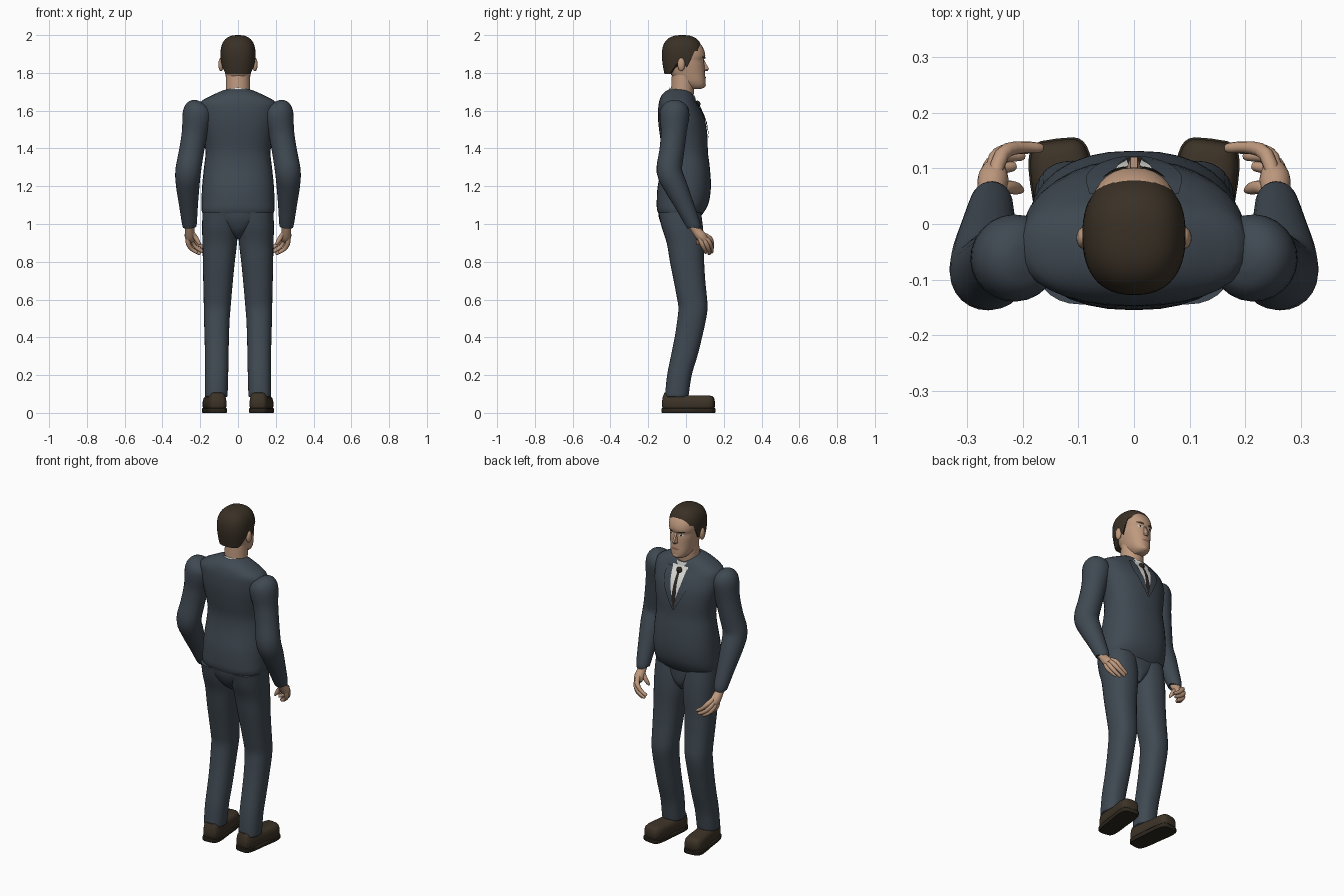
import bpy, bmesh, math
from mathutils import Vector

if "Cube" in bpy.data.objects:
    bpy.data.objects.remove(bpy.data.objects["Cube"])


def material(name, rgb):
    m = bpy.data.materials.new(name)
    m.diffuse_color = (*rgb, 1)
    m.use_nodes = True
    m.node_tree.nodes["Principled BSDF"].inputs["Base Color"].default_value = m.diffuse_color
    return m


SUIT = material("slate_suit", (.050, .066, .084))
SKIN = material("skin", (.52, .32, .21))
HAIR = material("dark_brown_hair", (.042, .030, .019))
SHOE = material("brown_leather", (.046, .033, .020))
SOLE = material("dark_sole", (.026, .020, .013))
WHITE = material("white_shirt", (.75, .75, .72))
TIE = material("dark_tie", (.025, .020, .018))
LIP = material("lips", (.32, .15, .11))


def make(name, verts, faces, mat, fix=True):
    me = bpy.data.meshes.new(name)
    me.from_pydata([tuple(v) for v in verts], [], faces)
    if fix:
        bm = bmesh.new()
        bm.from_mesh(me)
        bmesh.ops.recalc_face_normals(bm, faces=bm.faces)
        bm.to_mesh(me)
        bm.free()
    ob = bpy.data.objects.new(name, me)
    bpy.context.collection.objects.link(ob)
    me.materials.append(mat)
    bpy.context.view_layer.objects.active = ob
    ob.select_set(True)
    bpy.ops.object.shade_smooth_by_angle(angle=math.radians(45))
    ob.select_set(False)
    return ob


def skin_rings(name, rings, mat):
    """Bridge equal rings and cap both ends."""
    n = len(rings[0])
    faces = [(i * n + j, i * n + (j + 1) % n, (i + 1) * n + (j + 1) % n, (i + 1) * n + j)
             for i in range(len(rings) - 1) for j in range(n)]
    faces += [tuple(range(n)), tuple(range((len(rings) - 1) * n, len(rings) * n))]
    return make(name, [p for r in rings for p in r], faces, mat)


def refine(rows, k=3):
    """Smoothly interpolate between table rows."""
    out = []
    for i in range(len(rows) - 1):
        p = [rows[max(0, min(len(rows) - 1, i + d))] for d in (-1, 0, 1, 2)]
        for s in range(k):
            t = s / k
            out.append([.5 * (2 * b + (c - a) * t + (2 * a - 5 * b + 4 * c - d) * t * t
                              + (3 * b - a - 3 * c + d) * t ** 3) for a, b, c, d in zip(*p)])
    return out + [list(rows[-1])]


def spow(v, e):
    return math.copysign(abs(v) ** e, v)


def section(row, e=2.3, n=32):
    """Row: height, back y, front y, left x, right x."""
    z, yb, yf, x0, x1 = row
    pts = []
    for j in range(n):
        a = 2 * math.pi * j / n
        pts.append(Vector(((x0 + x1) / 2 + (x1 - x0) / 2 * spow(math.cos(a), 2 / e),
                           (yb + yf) / 2 + (yf - yb) / 2 * spow(math.sin(a), 2 / e), z)))
    return pts


def body(name, rows, mat, e=2.3):
    return skin_rings(name, [section(r, e) for r in refine(rows)], mat)


def sym(rows):
    return [(z, b, f, -w, w) for z, b, f, w in rows]


def tube(name, pts, mat, n=16, k=3):
    """Points: x, y, z, radius."""
    pts, rings = refine(pts, k), []
    for i, p in enumerate(pts):
        t = (Vector(pts[min(i + 1, len(pts) - 1)][:3]) - Vector(pts[max(i - 1, 0)][:3])).normalized()
        u = t.cross(Vector((0, 1, .3))).normalized()
        v = t.cross(u)
        rings.append([Vector(p[:3]) + p[3] * (u * math.cos(2 * math.pi * j / n) + v * math.sin(2 * math.pi * j / n))
                      for j in range(n)])
    return skin_rings(name, rings, mat)


def ball(name, c, r, mat):
    rings = [[Vector((c[0] + r[0] * math.sin(b) * math.cos(a * math.pi / 8),
                      c[1] + r[1] * math.sin(b) * math.sin(a * math.pi / 8), c[2] + r[2] * math.cos(b)))
              for a in range(16)] for b in [.08 + i * (math.pi - .16) / 10 for i in range(11)]]
    return skin_rings(name, rings, mat)


def plate(name, rows, edges, off, mat, e=2.3, m=6):
    """Thin patch lying on the front of a body; edges: height, x from, x to."""
    fine, verts, edges = refine(rows, 8), [], refine(edges, 4)
    for z, xa, xb in edges:
        r = min(fine, key=lambda q: abs(q[0] - z))
        for i in range(m + 1):
            x = xa + (xb - xa) * i / m
            q = max(0, 1 - abs(x / r[4]) ** e) ** (1 / e)
            verts.append((x, (r[1] + r[2]) / 2 + (r[2] - r[1]) / 2 * q + off, z))
    w = m + 1
    faces = [(i * w + j, (i + 1) * w + j, (i + 1) * w + j + 1, i * w + j + 1)
             for i in range(len(edges) - 1) for j in range(m)]
    return make(name, verts, faces, mat, fix=False)


# Jacket body, seat and neck
torso = sym([(1.03, -.13, .07, .175), (1.07, -.152, .10, .192), (1.12, -.155, .122, .193), (1.2, -.15, .132, .19),
             (1.3, -.13, .126, .18), (1.38, -.125, .116, .172), (1.46, -.137, .114, .183), (1.54, -.147, .103, .2),
             (1.6, -.148, .08, .205), (1.645, -.143, .055, .2), (1.68, -.13, .04, .14), (1.705, -.105, .02, .085),
             (1.715, -.08, .0, .05)])
body("jacket", torso, SUIT)
body("trouser_seat", sym([(.92, -.06, .05, .012), (.96, -.11, .075, .06), (1.02, -.14, .08, .14),
                          (1.07, -.148, .08, .186)]), SUIT)
body("neck", sym([(1.62, -.08, .03, .06), (1.68, -.08, .04, .064), (1.73, -.078, .045, .064),
                  (1.79, -.075, .05, .064)]), SKIN, 2)

# Shirt collar tilted down to the front
collar = []
for z, s in ((1.645, 1.16), (1.685, 1.12), (1.7, 1.06), (1.69, .98)):
    collar.append([Vector((.066 * s * math.cos(a), -.02 + .063 * s * math.sin(a), z - .022 * math.sin(a)))
                   for a in [2 * math.pi * j / 32 for j in range(32)]])
skin_rings("shirt_collar", collar, WHITE)

# Shirt front, tie and lapels
plate("shirt_front", torso, [(1.44, -.003, .003), (1.52, -.025, .025), (1.6, -.045, .045), (1.66, -.05, .05)], .003, WHITE)
plate("tie", torso, [(1.43, -.004, .004), (1.47, -.014, .014), (1.56, -.01, .01), (1.63, -.007, .007)], .007, TIE)
ball("tie_knot", (0, .062, 1.635), (.018, .014, .018), TIE)
for s, side in ((-1, "left"), (1, "right")):
    lap = [(z, *sorted((s * a, s * b))) for z, a, b in
           ((1.42, 0, .006), (1.5, .016, .05), (1.58, .036, .085), (1.65, .046, .08))]
    plate(side + "_lapel", torso, lap, .007, SUIT)

# Head
head = sym([(1.715, .01, .08, .026), (1.728, -.01, .1, .042), (1.755, -.05, .103, .058), (1.8, -.085, .1, .069),
            (1.84, -.1, .098, .077), (1.868, -.105, .095, .08), (1.89, -.105, .102, .082), (1.925, -.105, .094, .082),
            (1.96, -.09, .07, .07), (1.985, -.05, .02, .035)])
body("head", head, SKIN)
nose = [(-.006, .09, 1.88), (.006, .09, 1.88), (-.017, .09, 1.812), (.017, .09, 1.812),
        (-.006, .121, 1.822), (.006, .121, 1.822), (0, .115, 1.81)]
make("nose", nose, [(0, 1, 5, 4), (0, 4, 2), (1, 3, 5), (2, 4, 6), (5, 3, 6), (4, 5, 6), (2, 6, 3), (0, 2, 3, 1)], SKIN)
ball("chin", (0, .085, 1.737), (.028, .02, .018), SKIN)
plate("mouth", head, [(1.772, -.012, .012), (1.778, -.026, .026), (1.785, -.01, .01)], .003, LIP)
for s, side in ((-1, "left"), (1, "right")):
    def mirrored(rows):
        return [(z, *sorted((s * a, s * b))) for z, a, b in rows]
    plate(side + "_eye", head, mirrored([(1.857, .027, .037), (1.863, .019, .046), (1.869, .026, .038)]), .002, WHITE)
    plate(side + "_iris", head, mirrored([(1.857, .030, .035), (1.863, .027, .038), (1.869, .030, .035)]), .004, TIE)
    plate(side + "_brow", head, mirrored([(1.875, .014, .030), (1.881, .016, .052), (1.887, .034, .056)]), .004, HAIR)
    ball(side + "_ear", (s * .09, -.025, 1.845), (.014, .02, .036), SKIN)

# Hair cap with a hairline that changes around the head
N, M = 64, 16
hair = []
for i in range(M + 1):
    ring = []
    for j in range(N):
        a = 2 * math.pi * j / N
        f = math.sin(a)
        if f > .55:
            low = 1.915 + .012 * (f - .55)
        elif f > .2:
            low = 1.83 + .085 * (f - .2) / .35
        elif f > -.35:
            low = 1.83 + .03 * math.sin((.2 - f) / .55 * math.pi)
        else:
            low = 1.83 - .035 * min(1, (-.35 - f) / .3)
        t = min(1, (i + .3) / (M - .7))
        z = 2 - (2 - low) * t ** 1.7
        h = (z - 1.89) / .11
        r = max(0, 1 - max(0, h) ** 2.6) ** (1 / 2.6) * (1 - .16 * max(0, -h) ** 1.5)
        if i == M:
            r *= .86
        ring.append(Vector((.093 * r * spow(math.cos(a), .84), -.02 + .108 * r * spow(f, .84), z)))
    hair.append(ring)
skin_rings("hair", hair, HAIR)

# Arms, hands, legs and shoes on both sides
leg = [(.085, -.108, .01, .058, .172), (.1, -.11, .015, .055, .175), (.2, -.1, .03, .052, .175),
       (.3, -.08, .06, .05, .175), (.4, -.06, .085, .048, .177), (.5, -.045, .107, .044, .18),
       (.56, -.04, .114, .039, .181), (.62, -.05, .11, .034, .182), (.7, -.065, .102, .027, .184),
       (.8, -.085, .096, .017, .186), (.9, -.102, .095, .005, .188), (.98, -.128, .09, 0, .19),
       (1.06, -.145, .08, 0, .188)]
arm = [(.2, -.06, 1.648, .02), (.205, -.06, 1.635, .055), (.212, -.06, 1.605, .075), (.217, -.062, 1.56, .078),
       (.23, -.065, 1.48, .068), (.247, -.076, 1.38, .066), (.264, -.088, 1.28, .068), (.266, -.055, 1.2, .062),
       (.262, -.008, 1.1, .05), (.257, .037, 1.0, .039), (.256, .042, .985, .034)]
fingers = {"index": ((.238, .125, .925), (.205, .138, .89), (.17, .137, .868)),
           "middle": ((.25, .118, .91), (.222, .135, .875), (.182, .136, .852)),
           "ring": ((.26, .102, .902), (.238, .12, .865), (.203, .123, .843)),
           "little": ((.264, .082, .902), (.246, .098, .868), (.218, .104, .85))}
for s, side in ((-1, "left"), (1, "right")):
    def flip(rows):
        return [(s * r[0], *r[1:]) for r in rows]
    body(side + "_trouser_leg", [(z, b, f, *sorted((s * p, s * q))) for z, b, f, p, q in leg], SUIT)
    tube(side + "_sleeve", flip(arm), SUIT, 24)
    tube(side + "_wrist", flip([(.257, .035, 1.0, .026), (.256, .055, .965, .025), (.254, .08, .935, .028),
                                (.252, .098, .915, .022)]), SKIN)
    for nm, (a, b, c) in fingers.items():
        tip = Vector(c) + (Vector(c) - Vector(b)) * .08
        tube(side + "_" + nm + "_finger", flip([(.256, .065, .955, .013), (*a, .0135), (*b, .011), (*c, .009),
                                                (*tip, .004)]), SKIN, 10)
    tube(side + "_thumb", flip([(.252, .055, .96, .014), (.23, .066, .935, .013), (.212, .064, .908, .011),
                                (.202, .06, .89, .005)]), SKIN, 10)

    # Shoe outline: rounded rectangle turned slightly outward
    def outline(z, inset, heel=0):
        pts, c, d = [], math.cos(.12), math.sin(.12)
        for q in section((0, -.142 + inset, .142 - inset, -.055 + inset, .055 - inset), 4.5):
            w = 1 + .12 * q.y / .14 if q.y > 0 else 1
            x, y = q.x * w, q.y
            pts.append(Vector((s * (.122 + x * c + y * d), .013 + y * c - x * d, z + heel * max(0, -y / .14))))
        return pts
    skin_rings(side + "_sole", [outline(0, .003), outline(.004, 0), outline(.022, 0), outline(.025, .003)], SOLE)
    skin_rings(side + "_shoe", [outline(.024, .007), outline(.032, .003), outline(.06, .003), outline(.078, .007, .01),
                                outline(.088, .015, .02), outline(.092, .03, .025)], SHOE)
